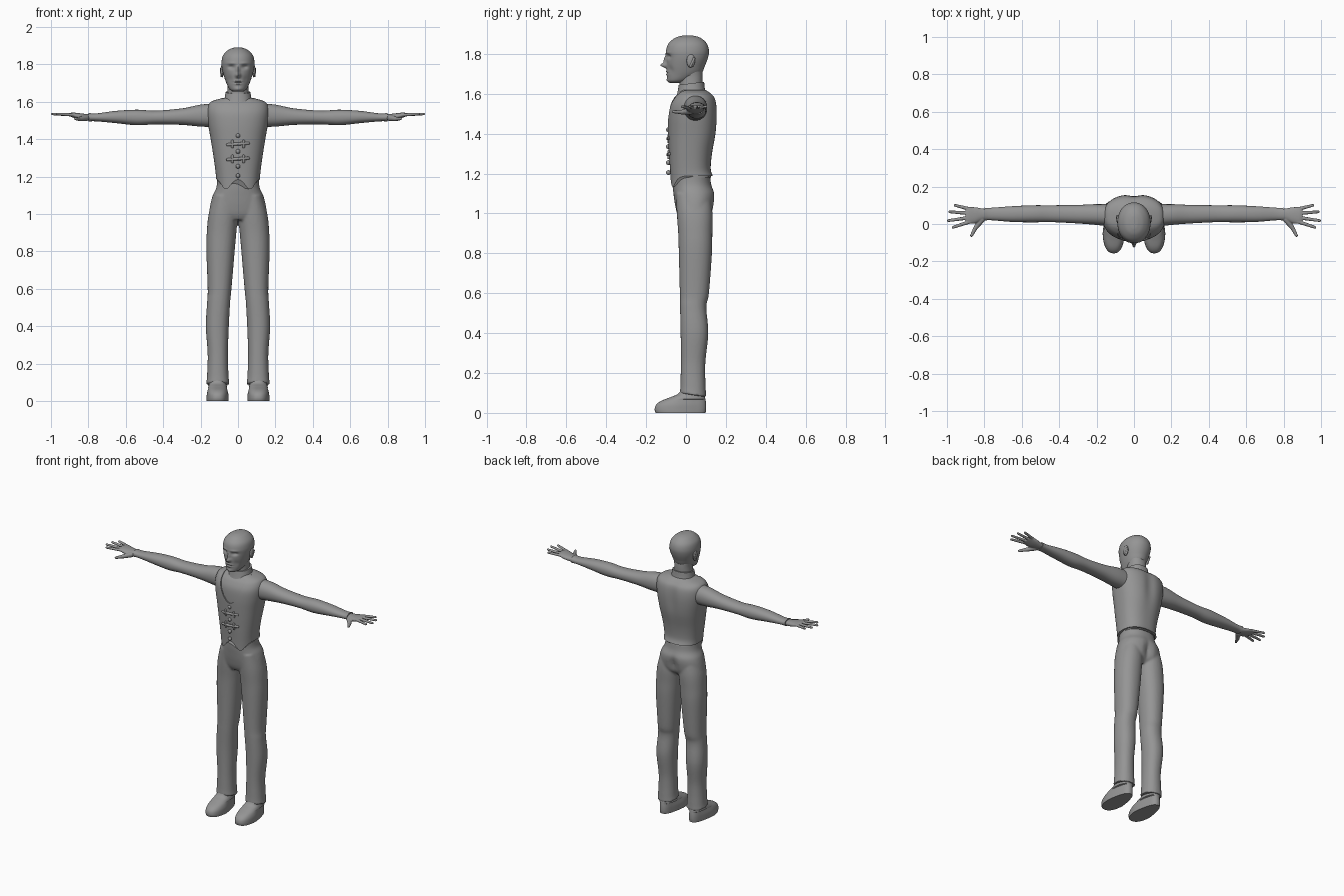
import bpy, bmesh, math
from mathutils import Vector

if "Cube" in bpy.data.objects:
    bpy.data.objects.remove(bpy.data.objects["Cube"])

grey = bpy.data.materials.new("plain grey")
grey.use_nodes = True
grey.diffuse_color = (.3, .3, .3, 1)
grey.node_tree.nodes["Principled BSDF"].inputs["Base Color"].default_value = (.3, .3, .3, 1)


def spline(rows, steps):
    """Smoothly fill in sections between the given ones."""
    out = []
    for i in range(len(rows) - 1):
        a, b, c, d = (rows[max(0, min(len(rows) - 1, i + k))] for k in (-1, 0, 1, 2))
        for s in range(steps):
            t = s / steps
            out.append([q + t / 2 * (r - p + t * (2 * p - 5 * q + 4 * r - w + t * (3 * (q - r) + w - p)))
                        for p, q, r, w in zip(a, b, c, d)])
    return out + [rows[-1]]


def loft(bm, rows, axis="z", side=1, power=2.2, seg=48, steps=6):
    """Skin sections (position, low a, high a, low b, high b) along an axis."""
    rings = []
    for t, a0, a1, b0, b1 in spline(rows, steps):
        ring = []
        for k in range(seg):
            u = 2 * math.pi * k / seg
            c, s = math.cos(u), math.sin(u)
            a = (a0 + a1) / 2 + (a1 - a0) / 2 * math.copysign(abs(c) ** (2 / power), c)
            b = (b0 + b1) / 2 + (b1 - b0) / 2 * math.copysign(abs(s) ** (2 / power), s)
            x, y, z = (a, b, t) if axis == "z" else (t, a, b)
            ring.append(bm.verts.new((x * side, y, z)))
        rings.append(ring)
    for low, high in zip(rings, rings[1:]):
        for k in range(seg):
            n = (k + 1) % seg
            bm.faces.new((low[k], low[n], high[n], high[k]))
    bm.faces.new(rings[0])
    bm.faces.new(rings[-1])


def wide(rows, inset=0):
    """Sections symmetric about x from (z, half width, front, back)."""
    return [(z, inset - w, w - inset, f + inset, b - inset) for z, w, f, b in rows]


def capsule(bm, p0, p1, r0, r1, flat=1):
    p0, p1 = Vector(p0), Vector(p1)
    turn = (p1 - p0).to_track_quat("Z", "Y")
    ball = bmesh.ops.create_uvsphere(bm, u_segments=16, v_segments=10, radius=1)
    for v in ball["verts"]:
        top = v.co.z > -.01
        off = turn @ (v.co * (r1 if top else r0))
        off.z *= flat
        v.co = (p1 if top else p0) + off


def ball(bm, centre, size):
    for v in bmesh.ops.create_uvsphere(bm, u_segments=20, v_segments=12, radius=1)["verts"]:
        v.co = Vector(centre) + Vector(p * q for p, q in zip(v.co, size))


def push(bm, front, dents):
    """Sculpt the front or back with soft dents (x, z, x size, z size, y shift)."""
    for v in bm.verts:
        if (v.co.y < .02) == front:
            x, z = abs(v.co.x), v.co.z
            v.co.y += sum(dy * math.exp(-((x - cx) / sx) ** 2 - ((z - cz) / sz) ** 2)
                          for cx, cz, sx, sz, dy in dents)


def finish(name, bm, voxel=0, cutter=None):
    bmesh.ops.recalc_face_normals(bm, faces=bm.faces)
    mesh = bpy.data.meshes.new(name)
    bm.to_mesh(mesh)
    bm.free()
    mesh.materials.append(grey)
    ob = bpy.data.objects.new(name, mesh)
    bpy.context.collection.objects.link(ob)
    if voxel:
        remesh = ob.modifiers.new("blend", "REMESH")
        remesh.mode, remesh.voxel_size = "VOXEL", voxel
        soften = ob.modifiers.new("soften", "SMOOTH")
        soften.factor, soften.iterations = .5, 4
    if cutter:
        cut = ob.modifiers.new("cut", "BOOLEAN")
        cut.operation, cut.object = "DIFFERENCE", cutter
    for o in bpy.context.selected_objects:
        o.select_set(False)
    ob.select_set(True)
    bpy.context.view_layer.objects.active = ob
    for m in list(ob.modifiers):
        bpy.ops.object.modifier_apply(modifier=m.name)
    bpy.ops.object.shade_smooth_by_angle(angle=math.radians(45))
    return ob


# Trousers: hips and two legs blended together
bm = bmesh.new()
loft(bm, wide([(1.25, .11, -.07, .115), (1.15, .114, -.068, .126), (1.1, .135, -.063, .145),
               (1.05, .148, -.056, .143), (1, .152, -.045, .13), (.97, .12, -.03, .1)]))
push(bm, False, [(0, 1.04, .025, .06, -.018)])
for side in (1, -1):
    loft(bm, [(1.1, .01, .13, -.05, .12), (1, .001, .157, -.046, .133), (.9, .009, .167, -.039, .132),
              (.8, .018, .169, -.036, .13), (.6, .035, .162, -.031, .115), (.53, .042, .165, -.03, .102),
              (.4, .049, .172, -.027, .112), (.25, .054, .162, -.026, .097),
              (.13, .05, .166, -.028, .099), (.09, .045, .171, -.031, .102)], side=side)
for v in bm.verts:
    if v.co.z < .2:
        v.co.z -= (v.co.y - .03) * .15
finish("trousers", bm, voxel=.007)

# Shoes with a narrower heel
bm = bmesh.new()
for side in (1, -1):
    loft(bm, [(0, .05, .168, -.153, .098), (.018, .05, .168, -.157, .101), (.04, .051, .167, -.15, .101),
              (.06, .055, .163, -.125, .099), (.08, .06, .158, -.075, .095), (.1, .064, .154, -.035, .09),
              (.15, .068, .15, -.015, .085)], side=side, power=2.4)
for v in bm.verts:
    if v.co.z < .07:
        mid = math.copysign(.109, v.co.x)
        v.co.x = mid + (v.co.x - mid) * (1 - .22 * min(1, max(0, (v.co.y + .05) / .1)))
finish("shoes", bm)

# Shirt body under the vest
body = [(1.18, .118, -.078, .134), (1.22, .12, -.08, .124), (1.3, .13, -.086, .131),
        (1.4, .146, -.09, .151), (1.48, .16, -.091, .158), (1.54, .166, -.085, .156),
        (1.58, .16, -.066, .146), (1.603, .14, -.045, .125), (1.62, .085, -.032, .1)]
spine = [(0, 1.5, .035, .12, -.01)]
bm = bmesh.new()
loft(bm, wide(body, .007), power=2.4, seg=72)
push(bm, False, spine)
finish("shirt_body", bm)

# Neckline cutter: a rounded V prism
bm = bmesh.new()
right = [(0, 1.443), (.022, 1.453), (.05, 1.485), (.07, 1.525), (.085, 1.57), (.09, 1.7)]
outline = right + [(-x, z) for x, z in right[:0:-1]]
face = bm.faces.new([bm.verts.new((x, -.3, z)) for x, z in outline])
moved = bmesh.ops.extrude_face_region(bm, geom=[face])["geom"]
for v in moved:
    if isinstance(v, bmesh.types.BMVert):
        v.co.y = .02
cutter = finish("neckline_cutter", bm)
cutter.hide_render = True

# Vest with pointed front hem
bm = bmesh.new()
loft(bm, wide(body), power=2.4, seg=96)
push(bm, False, spine)
for v in bm.verts:
    if v.co.z < 1.3:
        x, y, z = v.co
        front = min(1, max(0, -y / .06))
        hem = 1.188 - .055 * front * math.exp(-((abs(x) - .065) / .036) ** 2)
        v.co.z = hem + (1.3 - hem) * (z - 1.18) / .12
finish("vest", bm, cutter=cutter)
bpy.data.objects.remove(cutter)

# Buttons and clasp bars down the front
bm = bmesh.new()
for z in (1.42, 1.335, 1.255, 1.205):
    ball(bm, (0, -.088, z), (.012, .012, .012))
for z in (1.375, 1.295):
    for side in (1, -1):
        capsule(bm, (0, -.09, z), (side * .055, -.082, z + .004 * side), .009, .008)
        capsule(bm, (side * .03, -.087, z - .016), (side * .03, -.087, z + .016), .007, .007)
finish("clasps", bm)

# Sleeves
bm = bmesh.new()
for side in (1, -1):
    loft(bm, [(.11, -.015, .105, 1.465, 1.592), (.2, -.005, .106, 1.468, 1.585), (.3, .003, .102, 1.477, 1.565),
              (.44, .01, .1, 1.48, 1.553), (.54, .009, .1, 1.475, 1.558), (.65, .011, .095, 1.486, 1.552),
              (.76, .02, .087, 1.496, 1.538), (.8, .019, .087, 1.495, 1.541)], "x", side, seg=36)
finish("sleeves", bm)

# Hands: palm, four fingers and thumb, blended
bm = bmesh.new()
tips = [(.957, .1), (.985, .065), (.993, .018), (.968, -.018)]
for side in (1, -1):
    loft(bm, [(.77, .028, .078, 1.502, 1.534), (.81, .02, .083, 1.5, 1.535), (.85, .003, .09, 1.506, 1.54),
              (.885, .002, .09, 1.517, 1.543), (.9, .012, .08, 1.523, 1.54)], "x", side, seg=24)
    for k, (x, y) in enumerate(tips):
        capsule(bm, (side * .875, .079 - .022 * k, 1.53), (side * x, y, 1.535), .0115, .008, .85)
    capsule(bm, (side * .815, .022, 1.513), (side * .848, -.022, 1.508), .018, .012)
    capsule(bm, (side * .848, -.022, 1.508), (side * .869, -.062, 1.51), .012, .008)
finish("hands", bm, voxel=.0035)

# Neck and shirt collar
bm = bmesh.new()
loft(bm, wide([(1.58, .062, -.035, .09), (1.64, .057, -.033, .083), (1.69, .055, -.035, .083),
               (1.73, .06, -.03, .08)]))
finish("neck", bm)
bm = bmesh.new()
loft(bm, wide([(1.585, .085, -.052, .108), (1.61, .074, -.044, .096), (1.652, .066, -.036, .091)]))
for v in bm.verts:
    v.co.z += (v.co.y - .025) * .12
finish("collar", bm)

# Head with sculpted face
bm = bmesh.new()
loft(bm, wide([(1.655, .025, -.082, -.02), (1.667, .044, -.092, .02), (1.7, .062, -.095, .075),
               (1.74, .076, -.097, .095), (1.78, .086, -.098, .11), (1.815, .088, -.1, .115),
               (1.85, .079, -.089, .105), (1.877, .053, -.06, .078), (1.889, .025, -.03, .048),
               (1.892, .005, -.003, .02)]), seg=96, steps=10, power=2.1)
push(bm, True, [(0, 1.742, .012, .012, -.028), (0, 1.768, .009, .022, -.014),
                (.036, 1.787, .016, .011, .012), (.034, 1.806, .022, .007, -.004),
                (0, 1.711, .02, .004, -.006), (0, 1.696, .017, .005, -.006),
                (0, 1.704, .022, .002, .003), (.042, 1.72, .014, .02, .005),
                (0, 1.668, .018, .01, -.005)])
finish("head", bm)

# Eyes and ears
bm = bmesh.new()
for side in (1, -1):
    ball(bm, (side * .035, -.065, 1.787), (.014, .013, .008))
finish("eyes", bm)
bm = bmesh.new()
for side in (1, -1):
    ball(bm, (side * .085, .024, 1.765), (.009, .021, .034))
    capsule(bm, (side * .09, .04, 1.775), (side * .088, .022, 1.738), .007, .006)
finish("ears", bm)
